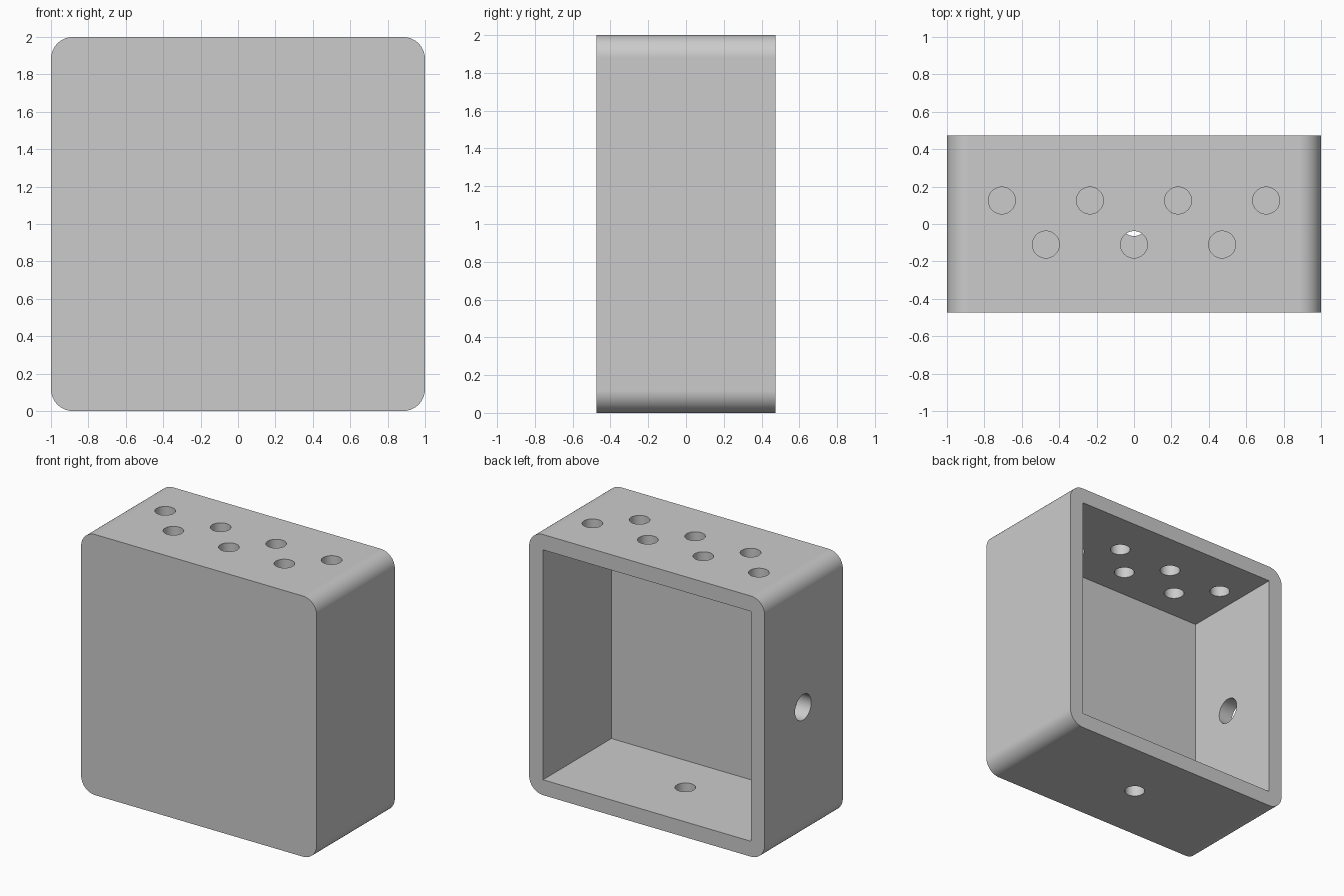
import bpy
import bmesh
import math

default = bpy.data.objects.get("Cube")
if default:
    bpy.data.objects.remove(default, do_unlink=True)

WIDTH, DEPTH, HEIGHT = 2.0, 0.947, 2.0
WALL = 0.118          # wall thickness, also the outer corner radius
HOLE, SIDE_HOLE = 0.072, 0.098
MID_Y = 0.008         # centre line of the holes
PITCH = 0.471

grey = bpy.data.materials.new("light_grey")
grey.use_nodes = True
grey.diffuse_color = (0.6, 0.6, 0.6, 1)
grey.node_tree.nodes["Principled BSDF"].inputs["Base Color"].default_value = (0.6, 0.6, 0.6, 1)


def block(name, size, centre, radius=0):
    """Box, optionally with its front-to-back edges rounded."""
    bm = bmesh.new()
    bmesh.ops.create_cube(bm, size=1)
    bmesh.ops.scale(bm, vec=size, verts=bm.verts)
    bmesh.ops.translate(bm, vec=centre, verts=bm.verts)
    if radius:
        edges = [e for e in bm.edges
                 if abs(e.verts[0].co.y - e.verts[1].co.y) > size[1] / 2]
        bmesh.ops.bevel(bm, geom=edges, offset=radius, segments=16,
                        profile=0.5, affect='EDGES')
    mesh = bpy.data.meshes.new(name)
    bm.to_mesh(mesh)
    bm.free()
    mesh.materials.append(grey)
    obj = bpy.data.objects.new(name, mesh)
    bpy.context.collection.objects.link(obj)
    return obj


def drill(name, radius, centre, rotation=(0, 0, 0)):
    """Cylindrical cutter long enough to pass one wall."""
    bpy.ops.mesh.primitive_cylinder_add(vertices=48, radius=radius, depth=WALL * 3,
                                        location=centre, rotation=rotation)
    obj = bpy.context.object
    obj.name = name
    obj.data.materials.append(grey)
    return obj


# Rounded outer body, closed at the front
shell = block("box_shell", (WIDTH, DEPTH, HEIGHT), (0, 0, HEIGHT / 2), WALL)

# Square cavity, open at the back
cutters = [block("cavity_cutter", (WIDTH - 2 * WALL, DEPTH, HEIGHT - 2 * WALL),
                 (0, WALL, HEIGHT / 2))]

# Two staggered rows of holes in the top wall
for count, y in ((4, MID_Y + PITCH / 4), (3, MID_Y - PITCH / 4)):
    for i in range(count):
        x = (i - (count - 1) / 2) * PITCH
        cutters.append(drill("top_hole_cutter", HOLE, (x, y, HEIGHT - WALL / 2)))

# One hole in the bottom wall and a larger one in the right wall
cutters.append(drill("bottom_hole_cutter", HOLE, (0, MID_Y, WALL / 2)))
cutters.append(drill("side_hole_cutter", SIDE_HOLE,
                     (-WIDTH / 2 + WALL / 2, MID_Y, HEIGHT / 2), (0, math.pi / 2, 0)))

for cutter in cutters:
    cutter.hide_render = True
    cut = shell.modifiers.new("cut", 'BOOLEAN')
    cut.operation = 'DIFFERENCE'
    cut.solver = 'EXACT'
    cut.object = cutter

# Apply the cuts and drop the cutters
bpy.context.view_layer.update()
graph = bpy.context.evaluated_depsgraph_get()
result = bpy.data.meshes.new_from_object(shell.evaluated_get(graph))
shell.modifiers.clear()
shell.data = result
for cutter in cutters:
    bpy.data.objects.remove(cutter, do_unlink=True)

# Smooth rounds, crisp edges, flat walls
bpy.ops.object.select_all(action='DESELECT')
shell.select_set(True)
bpy.context.view_layer.objects.active = shell
bpy.ops.object.shade_smooth_by_angle(angle=math.radians(30))
normals = shell.modifiers.new("flat_walls", 'WEIGHTED_NORMAL')
normals.keep_sharp = True
